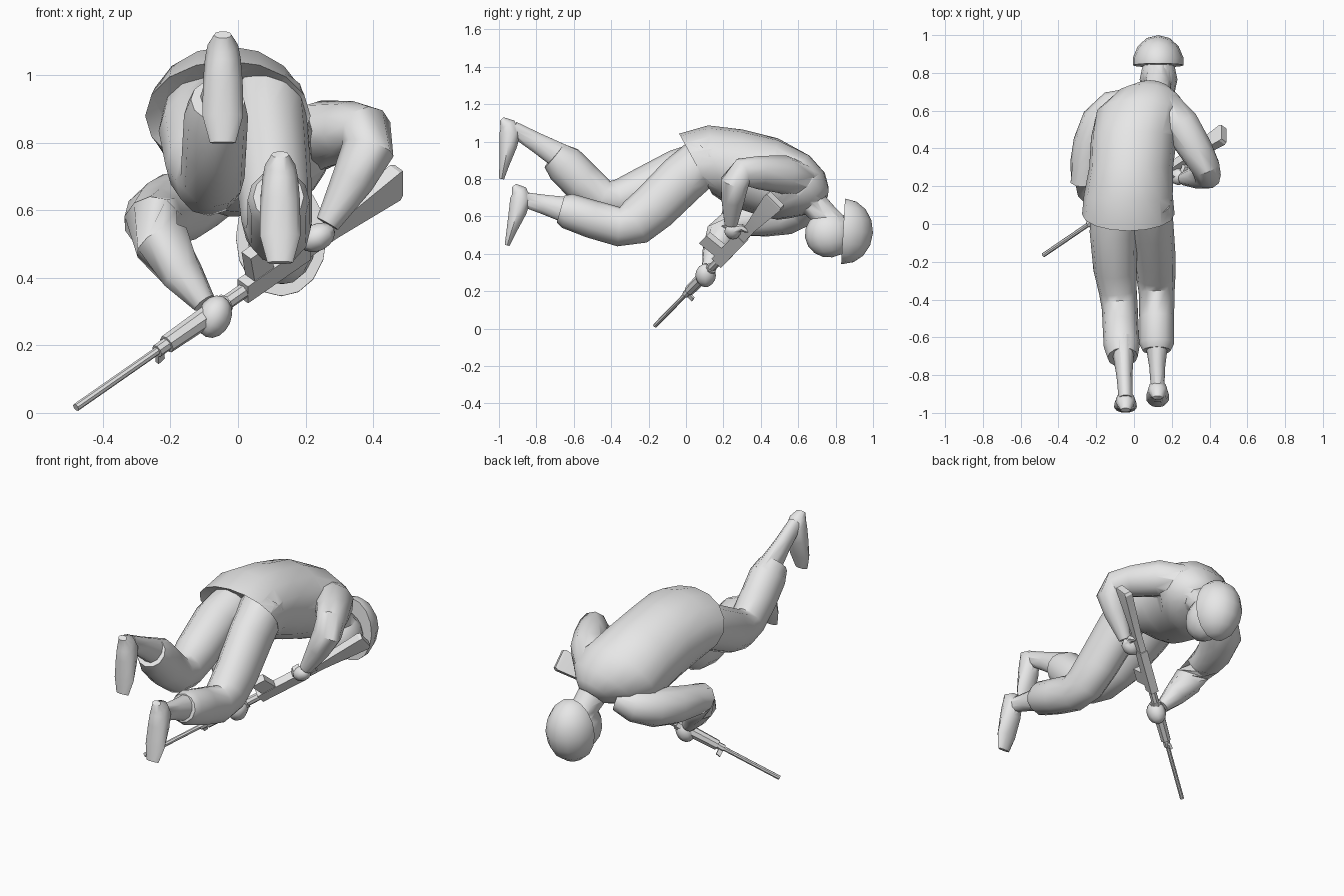
import bpy, bmesh, math
from mathutils import Vector, Matrix

if "Cube" in bpy.data.objects:
    bpy.data.objects.remove(bpy.data.objects["Cube"])

grey = bpy.data.materials.new("plain_grey")
grey.diffuse_color = (0.8, 0.8, 0.8, 1)
grey.use_nodes = True
grey.node_tree.nodes["Principled BSDF"].inputs["Base Color"].default_value = grey.diffuse_color


def activate(ob):
    bpy.ops.object.select_all(action='DESELECT')
    ob.select_set(True)
    bpy.context.view_layer.objects.active = ob


def finish(name, bm, angle=40):
    """Turn a bmesh into a named, shaded object."""
    bmesh.ops.recalc_face_normals(bm, faces=bm.faces)
    me = bpy.data.meshes.new(name)
    bm.to_mesh(me)
    bm.free()
    ob = bpy.data.objects.new(name, me)
    bpy.context.collection.objects.link(ob)
    me.materials.append(grey)
    activate(ob)
    bpy.ops.object.shade_smooth_by_angle(angle=math.radians(angle))
    return ob


def skin(name, rings, angle=40):
    """Bridge a list of equal-length point rings and cap both ends."""
    bm = bmesh.new()
    vs = [[bm.verts.new(p) for p in r] for r in rings]
    n = len(vs[0])
    for a, b in zip(vs, vs[1:]):
        for i in range(n):
            j = (i + 1) % n
            bm.faces.new((a[i], a[j], b[j], b[i]))
    bm.faces.new(vs[0])
    bm.faces.new(vs[-1])
    return finish(name, bm, angle)


def ellipse(c, u, v, n):
    ang = [2 * math.pi * i / n for i in range(n)]
    return [Vector(c) + u * math.cos(a) + v * math.sin(a) for a in ang]


def limb(name, pts, ref=(1, 0, 0), n=10, angle=60):
    """Tube through (x, y, z, width, height) points; width lies along ref."""
    cs = [Vector(p[:3]) for p in pts]
    rings = []
    for i, p in enumerate(pts):
        t = (cs[min(i + 1, len(cs) - 1)] - cs[max(i - 1, 0)]).normalized()
        v = t.cross(Vector(ref)).normalized()
        u = v.cross(t)
        rings.append(ellipse(cs[i], u * p[3], v * p[-1], n))
    return skin(name, rings, angle)


def ball(name, c, r, rot=(0, 0, 0), seg=10, cut=None):
    """Ellipsoid, optionally keeping only the part in front of a cutting plane."""
    bm = bmesh.new()
    bmesh.ops.create_uvsphere(bm, u_segments=seg, v_segments=8, radius=1)
    m = Matrix.Diagonal((*r, 1))
    for a, ang in zip('XYZ', rot):
        m = Matrix.Rotation(ang, 4, a) @ m
    bmesh.ops.transform(bm, matrix=Matrix.Translation(c) @ m, verts=bm.verts)
    if cut:
        res = bmesh.ops.bisect_plane(bm, geom=bm.verts[:] + bm.edges[:] + bm.faces[:],
                                     plane_co=cut[0], plane_no=cut[1], clear_inner=True)
        rim = [e for e in res['geom_cut'] if isinstance(e, bmesh.types.BMEdge)]
        bmesh.ops.holes_fill(bm, edges=rim)
    return finish(name, bm, 50)


def weld(name, parts):
    """Union the parts into the first one, so no hidden surfaces remain."""
    base = parts[0]
    for p in parts[1:]:
        mod = base.modifiers.new("join", 'BOOLEAN')
        mod.operation, mod.solver, mod.object = 'UNION', 'EXACT', p
        activate(base)
        bpy.ops.object.modifier_apply(modifier=mod.name)
        bpy.data.objects.remove(p)
    base.name = name
    bpy.ops.object.shade_smooth_by_angle(angle=math.radians(50))


# Jacket: y, x, z, half width, half height, pitch, roll; hem turned inwards
jacket = [
    (.10, -.03, .88, .19, .135, .50, .00),
    (.052, -.03, .88, .245, .185, .50, .00),
    (.155, -.03, .885, .235, .205, .18, .00),
    (.30, -.015, .85, .222, .215, .00, .02),
    (.46, .00, .805, .228, .215, -.15, .08),
    (.57, .035, .755, .24, .195, -.48, .18),
    (.645, .075, .715, .19, .155, -.68, .22),
    (.69, .10, .685, .115, .105, -.75, .22),
    (.71, .11, .665, .07, .07, -.80, .20)]
rings = []
for y, x, z, hw, hh, p, r in jacket:
    u = Vector((math.cos(r), 0, math.sin(r)))
    v = Vector((-math.sin(r) * math.cos(p), -math.sin(p), math.cos(r) * math.cos(p)))
    rings.append(ellipse((x, y, z), u * hw, v * hh, 16))
body = [skin("jacket", rings, 65)]

# Neck, head and helmet
body += [
    limb("neck", [(.11, .66, .69, .08), (.125, .74, .61, .072), (.13, .80, .55, .07)]),
    ball("head", (.13, .765, .505), (.10, .13, .125), (.15, 0, 0), 12),
    ball("helmet", (.128, .845, .52), (.138, .155, .175), (-.05, 0, 0), 14,
         ((.128, .84, .52), (0, 1, -.06)))]

# Trouser legs
body.append(limb("raised_trouser_leg", [
    (-.10, .14, .90, .12, .12), (-.11, -.04, .835, .125, .125),
    (-.10, -.24, .735, .115, .12), (-.085, -.36, .69, .10, .108),
    (-.075, -.45, .70, .095, .10), (-.07, -.56, .79, .095, .11),
    (-.065, -.65, .88, .095, .108), (-.06, -.705, .925, .08, .08)], n=12))
body.append(limb("lowered_trouser_leg", [
    (.08, .12, .92, .12, .13), (.095, -.02, .80, .115, .135),
    (.11, -.17, .65, .11, .13), (.115, -.27, .57, .105, .125),
    (.12, -.36, .545, .095, .105), (.12, -.50, .585, .092, .102),
    (.12, -.635, .63, .092, .095), (.12, -.67, .64, .075, .075)], n=12))

# Boots: z below heel, half width, thickness; flat soles face backwards
foot = [(-.32, .038, .028), (-.24, .060, .058), (-.14, .059, .10),
        (-.07, .053, .118), (-.03, .045, .09), (0, .026, .03)]
for name, x, y, z, lean, end, shin in (
        ("raised", -.045, -1.0, 1.12, 0, (-.045, -.925, 1.07), (-.06, -.62, .89)),
        ("lowered", .125, -.935, .765, .11, (.125, -.865, .69), (.12, -.60, .625))):
    body.append(limb(name + "_foot", [(x, y + dz * lean + th / 2, z + dz, w, th / 2)
                                      for dz, w, th in foot], n=10))
    mid = Vector(end).lerp(Vector(shin), .4)
    body.append(limb(name + "_ankle", [(*end, .036, .042), (*mid, .042, .055),
                                       (*shin, .065, .08)]))

# Sleeves, rooted inside the jacket
body.append(limb("lower_sleeve", [
    (-.02, .66, .66, .06), (-.10, .625, .635, .09), (-.175, .535, .61, .108),
    (-.225, .42, .59, .10), (-.25, .32, .58, .088), (-.258, .24, .57, .082),
    (-.225, .19, .505, .085), (-.165, .15, .41, .064), (-.10, .12, .325, .036)],
    ref=(.6, -.6, -.5)))
body.append(limb("upper_sleeve", [
    (.08, .64, .74, .08), (.17, .60, .79, .105), (.25, .52, .825, .102),
    (.33, .39, .835, .09), (.38, .30, .835, .078), (.385, .26, .78, .078),
    (.34, .25, .69, .064), (.265, .24, .56, .036)], ref=(.3, .9, .1)))

# Hands
body += [
    ball("supporting_hand", (-.07, .105, .285), (.05, .055, .065), (0, .4, 0), 8),
    ball("grip_hand", (.235, .25, .52), (.055, .045, .04), (0, -.5, 0), 8),
    limb("grip_thumb", [(.25, .25, .53, .022), (.27, .30, .54, .02),
                        (.26, .33, .52, .012)], ref=(0, 0, 1), n=6)]
weld("clothed_body", body)

# Rifle, laid out along its own axis: s = distance from muzzle, h = towards magazine
MUZZLE = Vector((-.48, -.165, .016))
D = Vector((.955, .65, .665)).normalized()
N = D.cross(Vector((0, -.707, .707))).normalized()
M = N.cross(D).normalized()


def at(s, h=0, w=0):
    return MUZZLE + D * s + M * h + N * w


def rod(name, sections, n=8):
    skin(name, [ellipse(at(s), N * r, M * r, n) for s, r in sections])


def bar(name, sections):
    """Box-section bar from (s, low, high, half thickness)."""
    skin(name, [[at(s, a, -w), at(s, a, w), at(s, b, w), at(s, b, -w)]
                for s, a, b, w in sections], 25)


def plug(name, length, width, ends):
    """Block standing out sideways between two (s, h) ends."""
    skin(name, [[at(s + a * length, h, b * width)
                 for a, b in ((-1, -1), (1, -1), (1, 1), (-1, 1))]
                for s, h in ends], 25)


rod("barrel", [(0, .012), (.34, .012)])
rod("gas_block", [(.335, .02), (.385, .02)])
rod("handguard", [(.375, .028), (.56, .032), (.62, .03)])
rod("receiver_neck", [(.615, .022), (.70, .022)])
bar("front_sight", [(.335, -.05, -.015, .007), (.36, -.045, -.015, .007)])
bar("receiver", [(.69, -.035, .035, .022), (.95, -.036, .036, .022)])
bar("stock", [(.945, -.03, .03, .018), (1.06, -.028, .03, .018),
              (1.32, -.048, .068, .022), (1.335, -.04, .062, .018)])
plug("magazine", .04, .02, ((.76, .034), (.745, .14)))
plug("pistol_grip", .02, .015, ((.925, .034), (.95, .08)))
